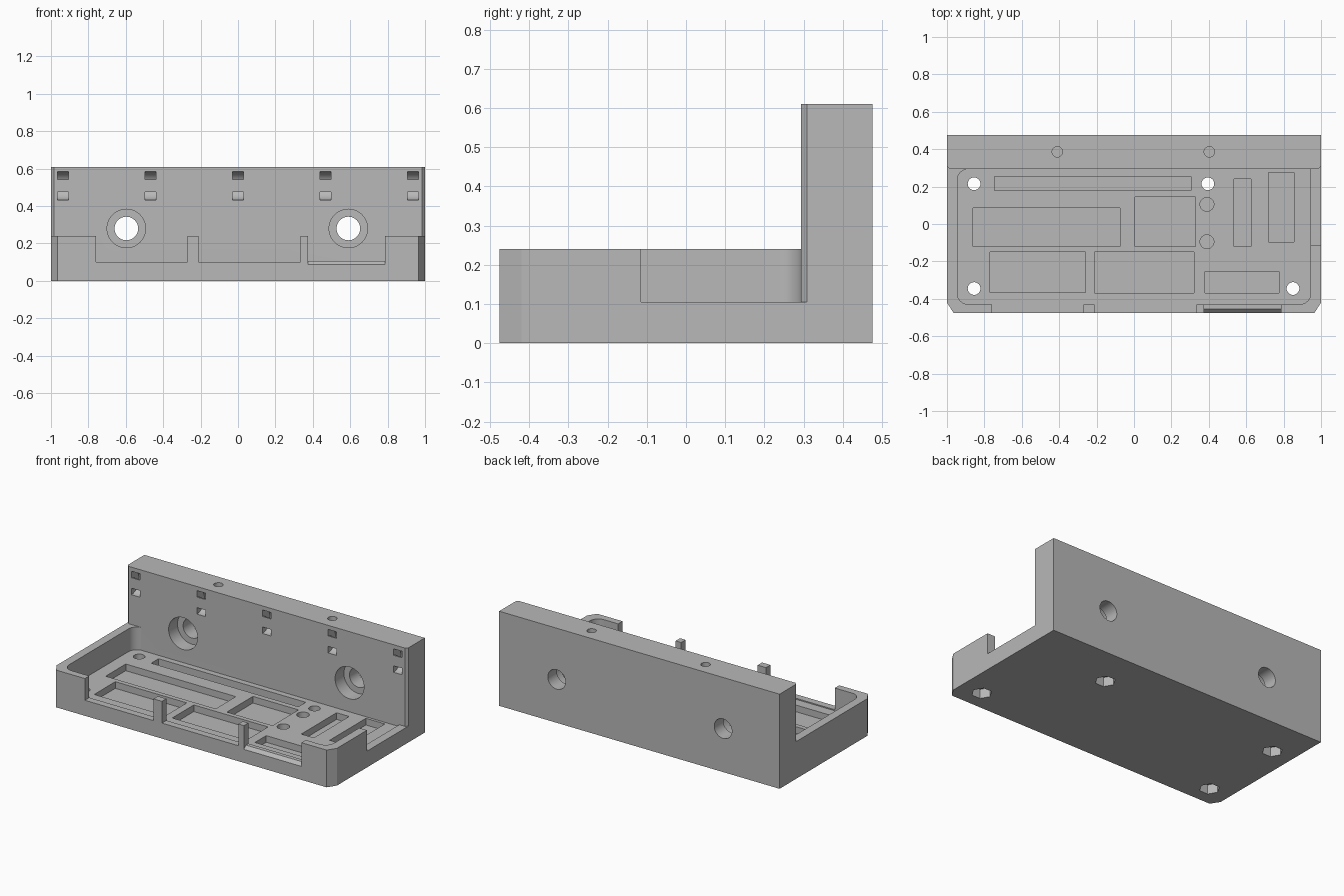
import bpy, bmesh
from math import sin, cos, pi

cube = bpy.data.objects.get("Cube")
if cube:
    bpy.data.objects.remove(cube, do_unlink=True)

grey = bpy.data.materials.new("plain_grey")
grey.use_nodes = True
grey.diffuse_color = (0.48, 0.48, 0.48, 1)
grey.node_tree.nodes["Principled BSDF"].inputs["Base Color"].default_value = grey.diffuse_color


def prism(name, pts, axis, lo, hi):
    """Extrude a closed 2D outline along an axis."""
    place = {"x": lambda a, b, t: (t, a, b),
             "y": lambda a, b, t: (a, t, b),
             "z": lambda a, b, t: (a, b, t)}[axis]
    bm = bmesh.new()
    rings = [[bm.verts.new(place(a, b, t)) for a, b in pts] for t in (lo, hi)]
    for ring in rings:
        bm.faces.new(ring)
    n = len(pts)
    for i in range(n):
        j = (i + 1) % n
        bm.faces.new((rings[0][i], rings[0][j], rings[1][j], rings[1][i]))
    bmesh.ops.recalc_face_normals(bm, faces=bm.faces)
    mesh = bpy.data.meshes.new(name)
    bm.to_mesh(mesh)
    bm.free()
    mesh.materials.append(grey)
    obj = bpy.data.objects.new(name, mesh)
    bpy.context.scene.collection.objects.link(obj)
    return obj


def arc(cx, cy, r, start, end, steps):
    angles = [start + (end - start) * i / steps for i in range(steps + 1)]
    return [(cx + r * cos(a), cy + r * sin(a)) for a in angles]


def circle(cx, cy, r, sides=32):
    return arc(cx, cy, r, 0, 2 * pi, sides)[:-1]


def rect(x0, x1, y0, y1):
    return [(x0, y0), (x1, y0), (x1, y1), (x0, y1)]


def combine(target, tool, operation="DIFFERENCE"):
    """Apply a boolean and discard the tool."""
    mod = target.modifiers.new("boolean", "BOOLEAN")
    mod.operation = operation
    mod.solver = "EXACT"
    mod.object = tool
    bpy.context.view_layer.objects.active = target
    bpy.ops.object.modifier_apply(modifier=mod.name)
    bpy.data.objects.remove(tool, do_unlink=True)


def cut(pts, axis, lo, hi):
    combine(bracket, prism("cutter", pts, axis, lo, hi))


FLOOR, RIM, TOP = 0.093, 0.24, 0.61
FRONT, BACK, WALL = -0.475, 0.475, 0.293

# Tray with chamfered front corners
bracket = prism("tray_bracket", [(-1, -0.42), (-0.965, FRONT), (0.965, FRONT),
                                 (1, -0.42), (1, 0.4), (-1, 0.4)], "z", 0, RIM)

# Tray cavity: three rounded corners, square beside the side opening
r, x, y0, y1 = 0.06, 0.945, -0.43, WALL + 0.001
cavity = (arc(-x + r, y0 + r, r, pi, 1.5 * pi, 8) + arc(x - r, y0 + r, r, 1.5 * pi, 2 * pi, 8)
          + [(x, y1)] + arc(-x + r, y1 - r, r, pi / 2, pi, 8))
cut(cavity, "z", FLOOR, 0.5)

# Openings in the front and side rims
for x0, x1 in ((-0.76, -0.27), (-0.21, 0.335)):
    cut(rect(x0, x1, -0.6, -0.42), "z", 0.1, 0.5)
cut([(-0.42, 0.107), (-0.455, 0.107), (FRONT, 0.087), (-0.6, 0.087), (-0.6, 0.5), (-0.42, 0.5)],
    "x", 0.375, 0.785)
cut(rect(0.935, 1.1, -0.115, 0.32), "z", 0.105, 0.5)

# Upright back wall with chamfered front edges
wall = prism("back_wall", [(-1, 0.308), (-0.985, WALL), (0.985, WALL), (1, 0.308),
                           (1, BACK), (-1, BACK)], "z", 0, TOP)
combine(bracket, wall, "UNION")

# Rectangular relief pockets in the floor
pockets = [(-0.745, 0.305, 0.18, 0.255), (-0.86, -0.075, -0.12, 0.085),
           (0.005, 0.33, -0.12, 0.145), (-0.77, -0.26, -0.365, -0.15),
           (-0.21, 0.32, -0.37, -0.15), (0.38, 0.775, -0.37, -0.255),
           (0.535, 0.625, -0.12, 0.24), (0.72, 0.855, -0.095, 0.275)]
for p in pockets:
    cut(rect(*p), "z", 0.05, 0.15)

# Screw holes with hexagonal nut recesses underneath
for x, y in ((-0.855, 0.215), (0.395, 0.215), (-0.855, -0.345), (0.85, -0.345)):
    cut(circle(x, y, 0.034), "z", -0.1, 0.2)
    cut(circle(x, y, 0.06, 6), "z", -0.1, 0.06)

# Blind round holes in the floor and in the top of the wall
for y in (0.105, -0.095):
    cut(circle(0.39, y, 0.037), "z", 0.04, 0.2)
for x in (-0.41, 0.403):
    cut(circle(x, 0.386, 0.028), "z", 0.5, 0.7)

# Counterbored holes through the wall
for x in (-0.597, 0.59):
    cut(circle(x, 0.28, 0.063, 48), "y", 0.2, 0.6)
    cut(circle(x, 0.28, 0.103, 48), "y", 0.2, 0.383)

# Curved tie channels looping inside the wall
loop = (arc(WALL, 0.508, 0.076, -0.6 * pi, 0.6 * pi, 20)
        + arc(WALL, 0.508, 0.034, 0.6 * pi, -0.6 * pi, 20))
for i in range(-2, 3):
    x = i * 0.4675
    cut(loop, "x", x - 0.03, x + 0.03)

# Smooth the round surfaces, keep the edges sharp
bpy.ops.object.select_all(action="DESELECT")
bracket.select_set(True)
bpy.context.view_layer.objects.active = bracket
bpy.ops.object.shade_smooth_by_angle(angle=pi / 6)
